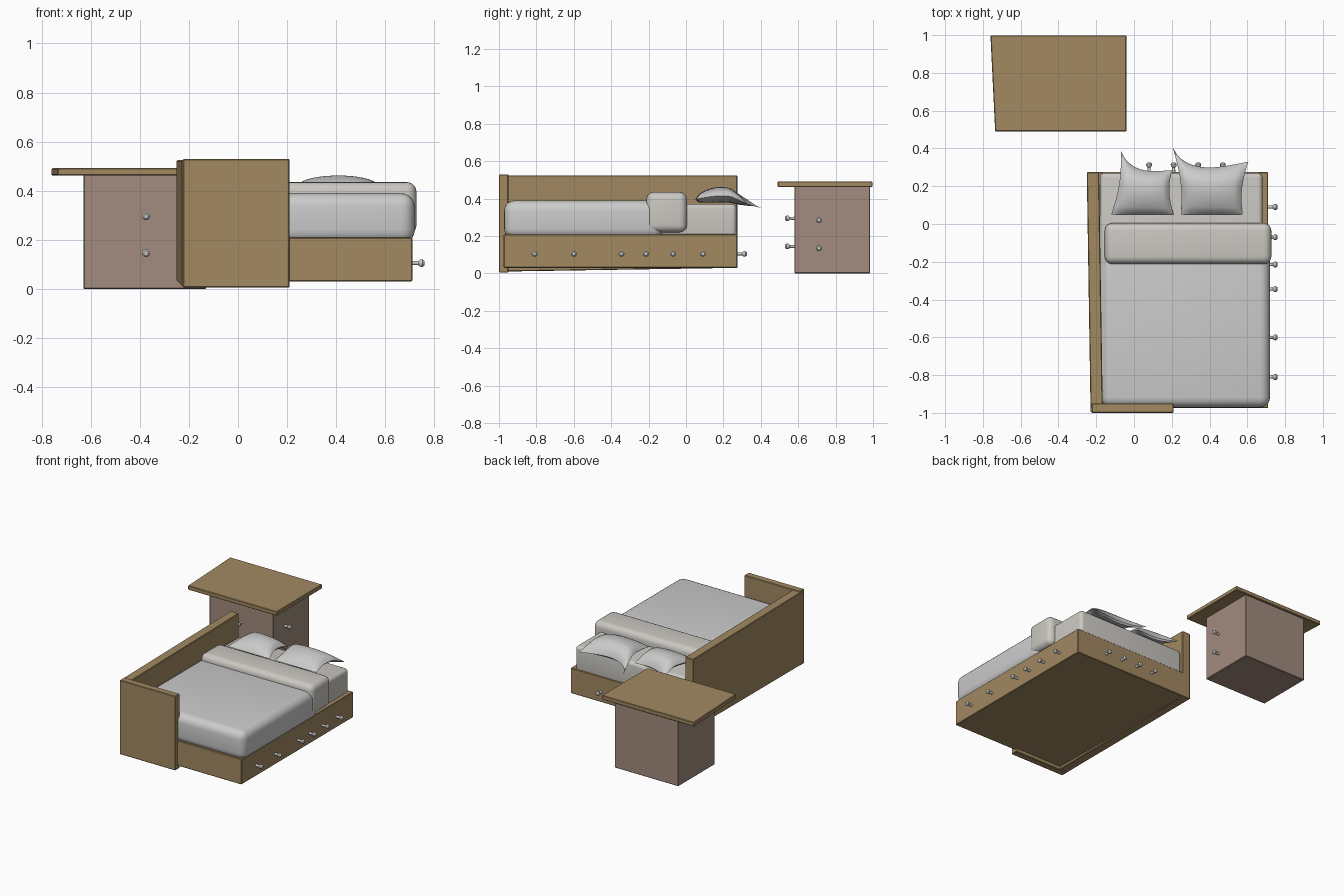
import bpy, bmesh, math
from mathutils import Vector

if "Cube" in bpy.data.objects:
    bpy.data.objects.remove(bpy.data.objects["Cube"])


def material(name, color):
    m = bpy.data.materials.new(name)
    m.diffuse_color = color
    m.use_nodes = True
    m.node_tree.nodes["Principled BSDF"].inputs["Base Color"].default_value = m.diffuse_color
    return m


wood = material("wood", (0.36, 0.25, 0.12, 1))
cabinet_wood = material("cabinet_wood", (0.36, 0.26, 0.21, 1))
linen = material("linen", (0.6, 0.58, 0.54, 1))


def finish(bm, name, mat=None, smooth=False):
    bmesh.ops.recalc_face_normals(bm, faces=bm.faces)
    me = bpy.data.meshes.new(name)
    bm.to_mesh(me)
    bm.free()
    ob = bpy.data.objects.new(name, me)
    bpy.context.collection.objects.link(ob)
    if mat:
        me.materials.append(mat)
    if smooth:
        bpy.ops.object.select_all(action='DESELECT')
        ob.select_set(True)
        bpy.context.view_layer.objects.active = ob
        bpy.ops.object.shade_smooth_by_angle(angle=math.radians(40))
    return ob


def slab(name, outline, z0, z1, mat, bevel=0.004):
    """Vertical prism from a plan outline."""
    bm = bmesh.new()
    face = bm.faces.new([bm.verts.new((x, y, z0)) for x, y in outline])
    ext = bmesh.ops.extrude_face_region(bm, geom=[face])
    for v in ext["geom"]:
        if isinstance(v, bmesh.types.BMVert):
            v.co.z = z1
    ob = finish(bm, name, mat)
    b = ob.modifiers.new("edge", 'BEVEL')
    b.width, b.segments = bevel, 1
    return ob


def rect(x0, x1, y0, y1):
    return [(x0, y0), (x1, y0), (x1, y1), (x0, y1)]


def cushion(name, x, y, z, radius, mat=None):
    """Soft box with rounded edges."""
    bm = bmesh.new()
    bmesh.ops.create_cube(bm, size=1)
    for v in bm.verts:
        v.co = Vector([(a[1] if c > 0 else a[0]) for c, a in zip(v.co, (x, y, z))])
    bmesh.ops.bevel(bm, geom=bm.edges[:], offset=radius, segments=5,
                    profile=0.5, affect='EDGES')
    return finish(bm, name, mat, True)


def knob(name, pos, direction):
    """Turned knob: thin stem and flared head."""
    profile = [(0.009, -0.005), (0.008, 0.025), (0.015, 0.032), (0.016, 0.042), (0.009, 0.05)]
    bm = bmesh.new()
    n = 10
    rings = [[bm.verts.new((r * math.cos(2 * math.pi * i / n),
                            r * math.sin(2 * math.pi * i / n), h)) for i in range(n)]
             for r, h in profile]
    for a, b in zip(rings, rings[1:]):
        for i in range(n):
            bm.faces.new((a[i], a[(i + 1) % n], b[(i + 1) % n], b[i]))
    bm.faces.new(rings[0])
    bm.faces.new(rings[-1])
    rot = Vector(direction).to_track_quat('Z', 'Y')
    for v in bm.verts:
        v.co = rot @ v.co + Vector(pos)
    return finish(bm, name, None, True)


def pillow(name, corners, sag):
    """Puffed quad with pinched corners; far edge droops past the mattress."""
    n = 16
    fl, fr, br, bl = [Vector(c) for c in corners]
    bm = bmesh.new()
    grids = []
    for side in (1, -1):
        grid = []
        for j in range(n + 1):
            row = []
            for i in range(n + 1):
                if side < 0 and (i in (0, n) or j in (0, n)):
                    row.append(grids[0][j][i])
                    continue
                u, v = i / n, j / n
                p = fl.lerp(fr, u).lerp(bl.lerp(br, u), v)
                edge = math.sin(math.pi * min(1, u * 1.0) ** 0.65)
                p.y -= sag * max(0, edge) * v ** 2
                p.x -= 0.018 * (2 * u - 1) * math.sin(math.pi * v)
                puff = (16 * u * (1 - u) * v * (1 - v)) ** 0.45
                mid = 0.395 + 0.02 * math.sin(math.pi * v)
                droop = 0.28 * max(0, p.y - 0.24)
                thick = 0.047 if side > 0 else 0.035
                row.append(bm.verts.new((p.x, p.y, mid - droop + side * thick * puff)))
            grid.append(row)
        grids.append(grid)
        for j in range(n):
            for i in range(n):
                bm.faces.new((grid[j][i], grid[j][i + 1], grid[j + 1][i + 1], grid[j + 1][i]))
    return finish(bm, name, None, True)


# Bed frame, side board and short foot panel
slab("bed_base", rect(-0.2, 0.71, -0.975, 0.275), 0.03, 0.21, wood)
board = slab("side_board", [(-0.23, -0.995), (-0.165, -0.995), (-0.185, 0.275), (-0.25, 0.275)],
             0.01, 0.525, wood)
for v in board.data.vertices:
    if v.co.z < 0.1 and v.co.y > 0:
        v.co.z = 0.03
slab("foot_panel", rect(-0.225, 0.21, -1.0, -0.95), 0.005, 0.53, wood)

# Mattress and bedding
cushion("mattress", (-0.18, 0.68), (-0.9, 0.27), (0.19, 0.372), 0.025, linen)
cushion("blanket", (-0.175, 0.72), (-0.972, -0.12), (0.185, 0.39), 0.055)
cushion("folded_sheet", (-0.155, 0.727), (-0.212, 0.005), (0.22, 0.435), 0.04, linen)
pillow("left_pillow", [(-0.12, 0.05, 0), (0.21, 0.05, 0), (0.2, 0.285, 0), (-0.07, 0.39, 0)], 0.06)
pillow("right_pillow", [(0.25, 0.05, 0), (0.575, 0.05, 0), (0.605, 0.33, 0), (0.205, 0.405, 0)], 0.075)

# Bed knobs along the right side and the head end
for i, y in enumerate((-0.81, -0.6, -0.345, -0.215, -0.07, 0.09)):
    knob(f"bed_side_knob_{i + 1}", (0.71, y, 0.105), (1, 0, 0))
for i, x in enumerate((0.08, 0.21, 0.34, 0.47)):
    knob(f"bed_head_knob_{i + 1}", (x, 0.275, 0.105), (0, 1, 0))

# Bedside cabinet with overhanging top
slab("cabinet_body", rect(-0.63, -0.13, 0.58, 0.985), 0.0, 0.47, cabinet_wood)
slab("cabinet_top", [(-0.735, 0.49), (-0.04, 0.49), (-0.04, 0.998), (-0.76, 0.998)],
     0.462, 0.492, wood)
for i, z in enumerate((0.145, 0.295)):
    knob(f"cabinet_front_knob_{i + 1}", (-0.375, 0.58, z), (0, -1, 0))
    knob(f"cabinet_side_knob_{i + 1}", (-0.13, 0.71, z - 0.01), (1, 0, 0))
